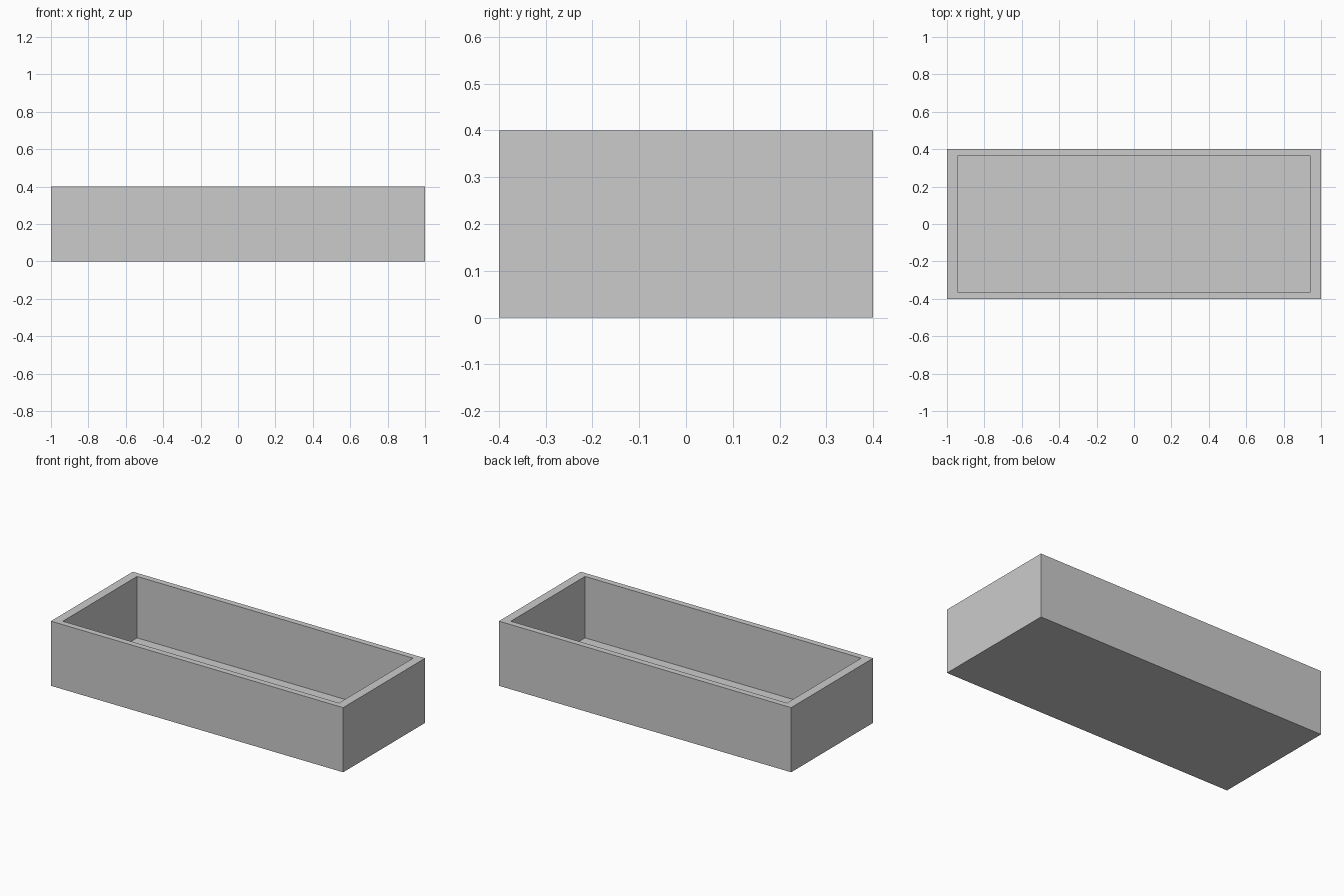
import bpy
import bmesh

if "Cube" in bpy.data.objects:
    bpy.data.objects.remove(bpy.data.objects["Cube"])

LENGTH, WIDTH, HEIGHT = 2.0, 0.8, 0.4
INNER_X, INNER_Y = 0.945, 0.3625   # half sizes of the opening
FLOOR_Z = 0.02


def inset_to(bm, face, x, y, z):
    """Inset a face, then place its corners at (+-x, +-y, z)."""
    bmesh.ops.inset_individual(bm, faces=[face], thickness=0.01)
    for v in face.verts:
        v.co = (x if v.co.x > 0 else -x, y if v.co.y > 0 else -y, z)


# Outer block standing on the ground
bm = bmesh.new()
bmesh.ops.create_cube(bm, size=1.0)
for v in bm.verts:
    v.co = (v.co.x * LENGTH, v.co.y * WIDTH, (v.co.z + 0.5) * HEIGHT)
bm.normal_update()

# Flat rim, then inner walls down to the thin floor
top = max(bm.faces, key=lambda f: f.calc_center_median().z)
inset_to(bm, top, INNER_X, INNER_Y, HEIGHT)
inset_to(bm, top, INNER_X, INNER_Y, FLOOR_Z)
bmesh.ops.recalc_face_normals(bm, faces=bm.faces[:])

mesh = bpy.data.meshes.new("open_tray")
bm.to_mesh(mesh)
bm.free()
tray = bpy.data.objects.new("open_tray", mesh)
bpy.context.collection.objects.link(tray)
